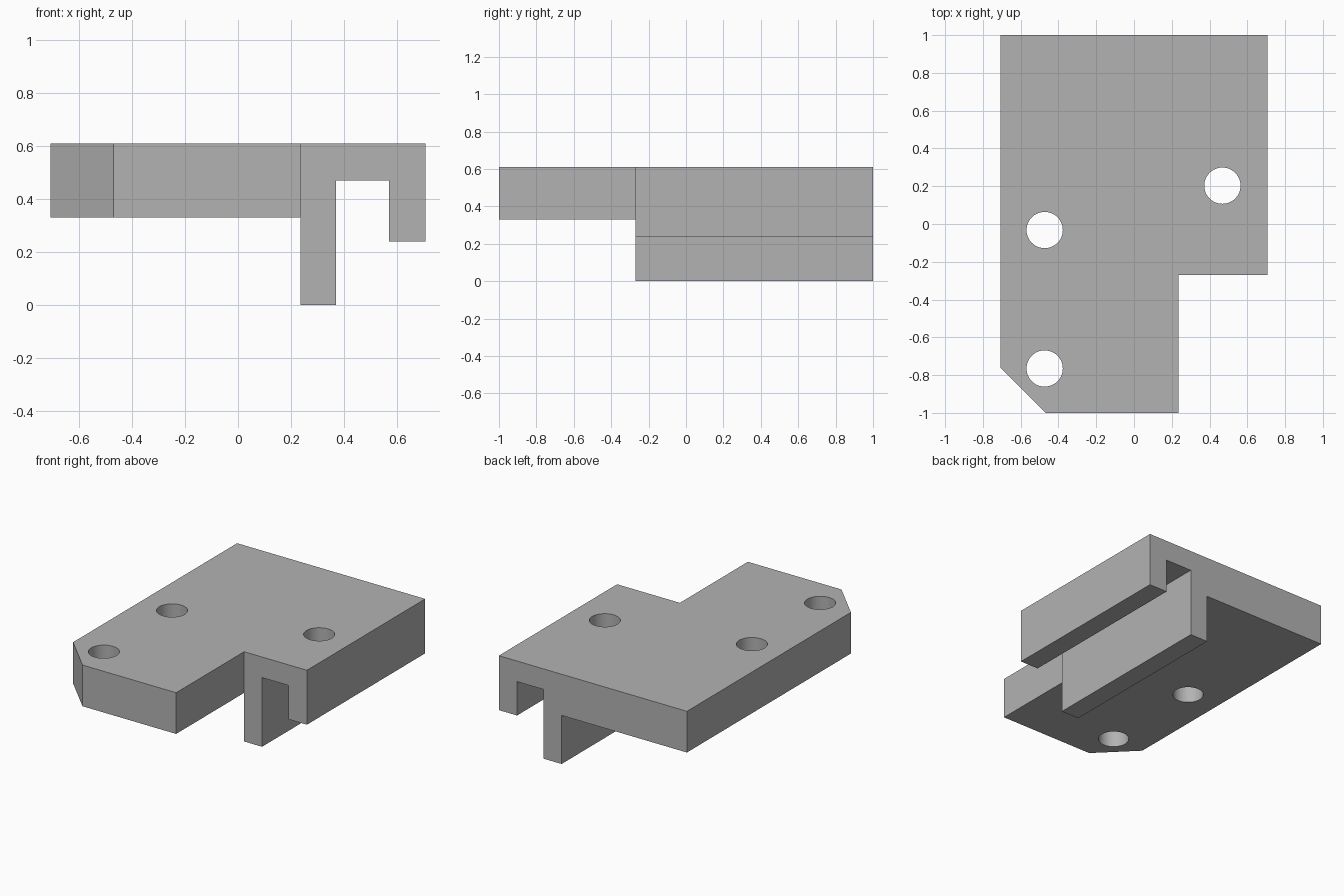
import bpy
import bmesh
from mathutils import Vector

cube = bpy.data.objects.get("Cube")
if cube:
    bpy.data.objects.remove(cube, do_unlink=True)

grey = bpy.data.materials.new("plain grey")
grey.use_nodes = True
colour = (0.45, 0.45, 0.45, 1)
grey.diffuse_color = colour
grey.node_tree.nodes["Principled BSDF"].inputs["Base Color"].default_value = colour


def prism(name, points, direction):
    """Extrude a closed outline along a direction."""
    bm = bmesh.new()
    face = bm.faces.new([bm.verts.new(p) for p in points])
    grown = bmesh.ops.extrude_face_region(bm, geom=[face])["geom"]
    moved = [v for v in grown if isinstance(v, bmesh.types.BMVert)]
    bmesh.ops.translate(bm, verts=moved, vec=Vector(direction))
    bmesh.ops.recalc_face_normals(bm, faces=bm.faces)
    mesh = bpy.data.meshes.new(name)
    bm.to_mesh(mesh)
    bm.free()
    obj = bpy.data.objects.new(name, mesh)
    bpy.context.collection.objects.link(obj)
    mesh.materials.append(grey)
    return obj


def cut(body, cutter):
    """Subtract a cutter from the body and discard it."""
    cutter.hide_render = True
    mod = body.modifiers.new("cut", "BOOLEAN")
    mod.operation = "DIFFERENCE"
    mod.solver = "EXACT"
    mod.object = cutter
    bpy.context.view_layer.objects.active = body
    bpy.ops.object.modifier_apply(modifier=mod.name)
    bpy.data.objects.remove(cutter, do_unlink=True)


# Main section: thick plate with a deep rib, a slot and a shorter outer lip
LEFT, RIGHT, TOP = 0.707, 0.235, 0.61
section = [(-LEFT, TOP), (-LEFT, 0.33), (RIGHT, 0.33), (RIGHT, 0), (0.37, 0),
           (0.37, 0.47), (0.57, 0.47), (0.57, 0.24), (LEFT, 0.24), (LEFT, TOP)]
body = prism("bracket_plate", [(x, -1, z) for x, z in section], (0, 2, 0))

# Front notch beside the plate, and the chamfered corner
notch = [(RIGHT, -1.2), (1, -1.2), (1, -0.27), (RIGHT, -0.27)]
chamfer = [(-0.907, -0.56), (-0.27, -1.2), (-0.907, -1.2)]
for name, outline in (("notch_cutter", notch), ("chamfer_cutter", chamfer)):
    cut(body, prism(name, [(x, y, -0.2) for x, y in outline], (0, 0, 1)))

# Three screw holes through the plate
for x, y in ((-0.473, -0.032), (-0.473, -0.765), (0.468, 0.203)):
    bpy.ops.mesh.primitive_cylinder_add(vertices=48, radius=0.096, depth=0.6,
                                        location=(x, y, 0.55))
    drill = bpy.context.object
    drill.data.materials.append(grey)
    cut(body, drill)

bpy.ops.object.select_all(action="DESELECT")
body.select_set(True)
bpy.context.view_layer.objects.active = body
bpy.ops.object.shade_smooth_by_angle(angle=0.5)
